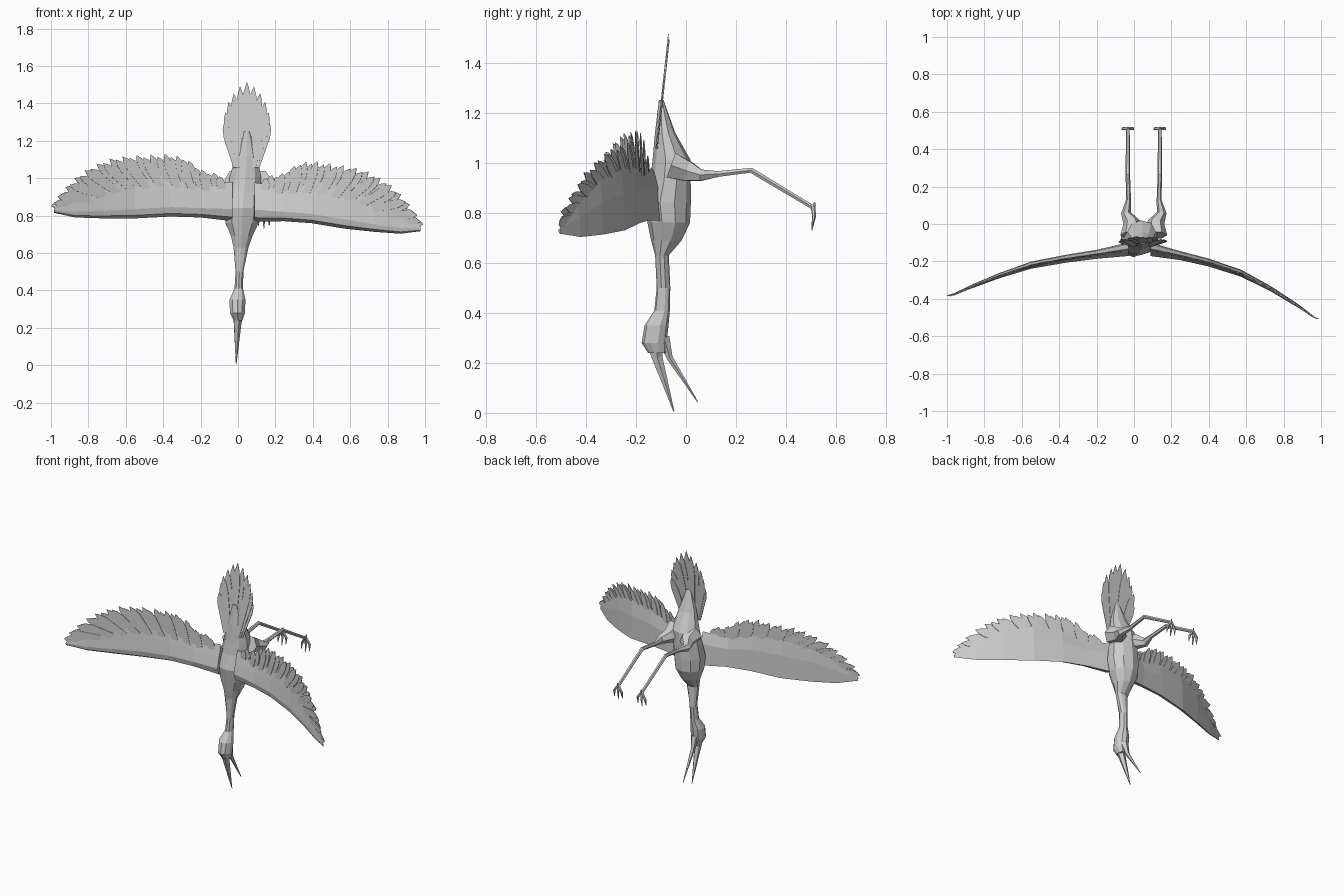
import bpy
import math
from mathutils import Vector

default = bpy.data.objects.get("Cube")
if default:
    bpy.data.objects.remove(default)

grey = bpy.data.materials.new("plumage grey")
grey.use_nodes = True
grey.diffuse_color = (0.6, 0.6, 0.6, 1)
grey.node_tree.nodes["Principled BSDF"].inputs["Base Color"].default_value = grey.diffuse_color


def make(name, verts, faces, thickness=None):
    mesh = bpy.data.meshes.new(name)
    mesh.from_pydata(verts, [], faces)
    mesh.materials.append(grey)
    obj = bpy.data.objects.new(name, mesh)
    bpy.context.collection.objects.link(obj)
    bpy.context.view_layer.objects.active = obj
    bpy.ops.object.mode_set(mode='EDIT')
    bpy.ops.mesh.select_all(action='SELECT')
    bpy.ops.mesh.normals_make_consistent(inside=False)
    bpy.ops.object.mode_set(mode='OBJECT')
    if thickness:
        solid = obj.modifiers.new("thickness", 'SOLIDIFY')
        solid.thickness = thickness
        solid.offset = 0
    return obj


def loft(name, rings):
    """Skin a list of equal-sized rings and cap both ends."""
    n = len(rings[0])
    verts = [p for ring in rings for p in ring]
    faces = [(i * n + j, i * n + (j + 1) % n, (i + 1) * n + (j + 1) % n, (i + 1) * n + j)
             for i in range(len(rings) - 1) for j in range(n)]
    last = len(verts) - n
    faces += [tuple(range(n)), tuple(range(last, last + n))]
    return make(name, verts, faces)


def tube(name, path, sides=6):
    """Tapered tube along (x, y, z, radius) points."""
    points = [Vector(p[:3]) for p in path]
    rings = []
    for i, p in enumerate(points):
        along = (points[min(i + 1, len(points) - 1)] - points[max(i - 1, 0)]).normalized()
        side = along.cross(Vector((0, 0.3, 1))).normalized()
        up = along.cross(side)
        angles = [math.tau * k / sides for k in range(sides)]
        rings.append([p + path[i][3] * (side * math.cos(a) + up * math.sin(a)) for a in angles])
    return loft(name, rings)


def sample(table, t):
    """Linear lookup in rows sorted by their first entry."""
    for a, b in zip(table, table[1:]):
        if t <= b[0]:
            break
    f = max(0, min(1, (t - a[0]) / (b[0] - a[0])))
    return [u + (v - u) * f for u, v in zip(a, b)]


# Body, neck and head: z, centre x, half width, dorsal y, belly y
body = [(0.24, 0, 0.025, -0.15, -0.08), (0.28, -0.003, 0.042, -0.175, -0.08),
        (0.35, -0.003, 0.045, -0.163, -0.072), (0.41, 0.004, 0.024, -0.125, -0.066),
        (0.5, 0.008, 0.022, -0.116, -0.064), (0.63, 0.016, 0.042, -0.122, -0.07),
        (0.69, 0.02, 0.06, -0.137, -0.02), (0.76, 0.022, 0.092, -0.15, 0.012),
        (0.84, 0.025, 0.1, -0.165, 0.015), (0.93, 0.032, 0.095, -0.14, 0.015),
        (1.01, 0.04, 0.088, -0.13, 0.015), (1.12, 0.045, 0.06, -0.122, -0.045),
        (1.25, 0.048, 0.015, -0.108, -0.09)]
rings = []
for z, cx, w, front, back in body:
    cy, d = (front + back) / 2, (back - front) / 2
    rings.append([(cx + w * math.cos(a), cy + 1.05 * d * math.sin(a), z)
                  for a in [math.tau * (k + 0.5) / 10 for k in range(10)]])
loft("body", rings)

# Open beak
tube("upper_beak", [(0, -0.13, 0.29, 0.035), (-0.004, -0.115, 0.22, 0.022),
                    (-0.01, -0.048, 0.005, 0.002)], 5)
tube("lower_beak", [(0, -0.09, 0.3, 0.025), (-0.003, -0.065, 0.22, 0.013),
                    (-0.01, 0.046, 0.045, 0.002)], 5)


def feather(base, tip, width):
    """Leaf outline in the x-z plane."""
    base, tip = Vector(base), Vector(tip)
    axis = tip - base
    side = Vector((-axis.y, axis.x)).normalized() * width
    shape = [(0, -0.4), (0.7, -0.5), (0.88, -0.34), (1, 0), (0.88, 0.34), (0.7, 0.5), (0, 0.4)]
    return [base + axis * t + side * s for t, s in shape]


def add_leaf(points, verts, faces):
    faces.append(tuple(range(len(verts), len(verts) + len(points))))
    verts += points


# Wing stations: span, y, leading z, ridge z, trailing z, half depth
span = [(0.03, -0.135, 0.77, 0.835, 0.98, 0.036), (0.2, -0.162, 0.79, 0.84, 0.97, 0.024),
        (0.36, -0.185, 0.795, 0.845, 1.02, 0.021), (0.55, -0.22, 0.785, 0.835, 1.03, 0.019),
        (0.72, -0.276, 0.785, 0.825, 1, 0.014), (0.87, -0.335, 0.79, 0.82, 0.92, 0.01),
        (0.985, -0.385, 0.815, 0.83, 0.835, 0.003)]
# Feather tip outline: order, span, z
tips = [(0, 0.1, 1.01), (0.1, 0.19, 1.03), (0.2, 0.29, 1.1), (0.3, 0.38, 1.118),
        (0.5, 0.6, 1.108), (0.6, 0.7, 1.09), (0.7, 0.8, 1.045), (0.8, 0.88, 0.985),
        (0.9, 0.95, 0.91), (1, 1, 0.84)]


def place(left, s, y, z):
    """Right wing as drawn; the left one is mirrored, lowered and swept forward."""
    if left:
        return (0.06 + 0.93 * s, y - 0.125 * s ** 1.8, z - 0.1 * s)
    return (-s, y, z)


for left in (False, True):
    side_name = "left" if left else "right"
    rings = []
    for s, y, lead, ridge, trail, depth in span:
        middle = (ridge + trail) / 2
        rings.append([place(left, s, y + dy, z) for dy, z in
                      ((depth, lead), (-depth * 0.6, (lead * 2 + ridge) / 3), (-depth, ridge),
                       (-depth * 0.5, middle), (0.002, trail), (depth * 0.8, middle))])
    loft(side_name + "_wing", rings)

    verts, faces = [], []
    count = 30
    for i in range(count):
        u = i / (count - 1)
        _, s, z = sample(tips, u)
        z += 0.012 * (i % 2)
        root = 0.08 + 0.76 * u
        row = sample(span, root)
        base = (root, row[3] + 0.45 * (row[4] - row[3]))
        points = [place(left, p.x, sample(span, p.x)[1] - 0.006 + 0.004 * (i % 3), p.y)
                  for p in feather(base, (s, z), 0.046)]
        add_leaf(points, verts, faces)
    make(side_name + "_wing_feathers", verts, faces, 0.003)

# Tail fan, long feathers in the middle
verts, faces = [], []
for i in range(-5, 6):
    k = abs(i) / 5
    tip = (0.048 + 0.122 * math.sin(i * 0.31), 1.515 - 0.22 * k ** 1.4)
    base = (0.045 + 0.05 * i / 5, 1.06)
    add_leaf([(p.x, -0.12 + 0.11 * (p.y - 1.06) + 0.003 * (i % 3), p.y)
              for p in feather(base, tip, 0.05)], verts, faces)
make("tail_feathers", verts, faces, 0.003)

# Legs and feet
for name, cx, out in (("right", -0.033, -1), ("left", 0.138, 1)):
    inner = cx - out * 0.02
    tube(name + "_leg", [(inner, -0.06, 0.99, 0.06), (inner, 0.01, 0.965, 0.045),
                         (cx + out * 0.01, 0.06, 0.95, 0.026), (cx - out * 0.004, 0.13, 0.955, 0.013),
                         (cx, 0.26, 0.97, 0.012), (cx, 0.51, 0.82, 0.01)])
    for j, spread in enumerate((-0.027, 0, 0.027)):
        tube(name + "_toe_" + str(j + 1),
             [(cx, 0.508, 0.825, 0.009), (cx + spread, 0.512, 0.785, 0.008),
              (cx + spread * 1.1, 0.503, 0.73 + abs(spread) * 0.5, 0.002)], 5)
    tube(name + "_hind_toe", [(cx, 0.51, 0.81, 0.008), (cx, 0.514, 0.842, 0.003)], 5)
